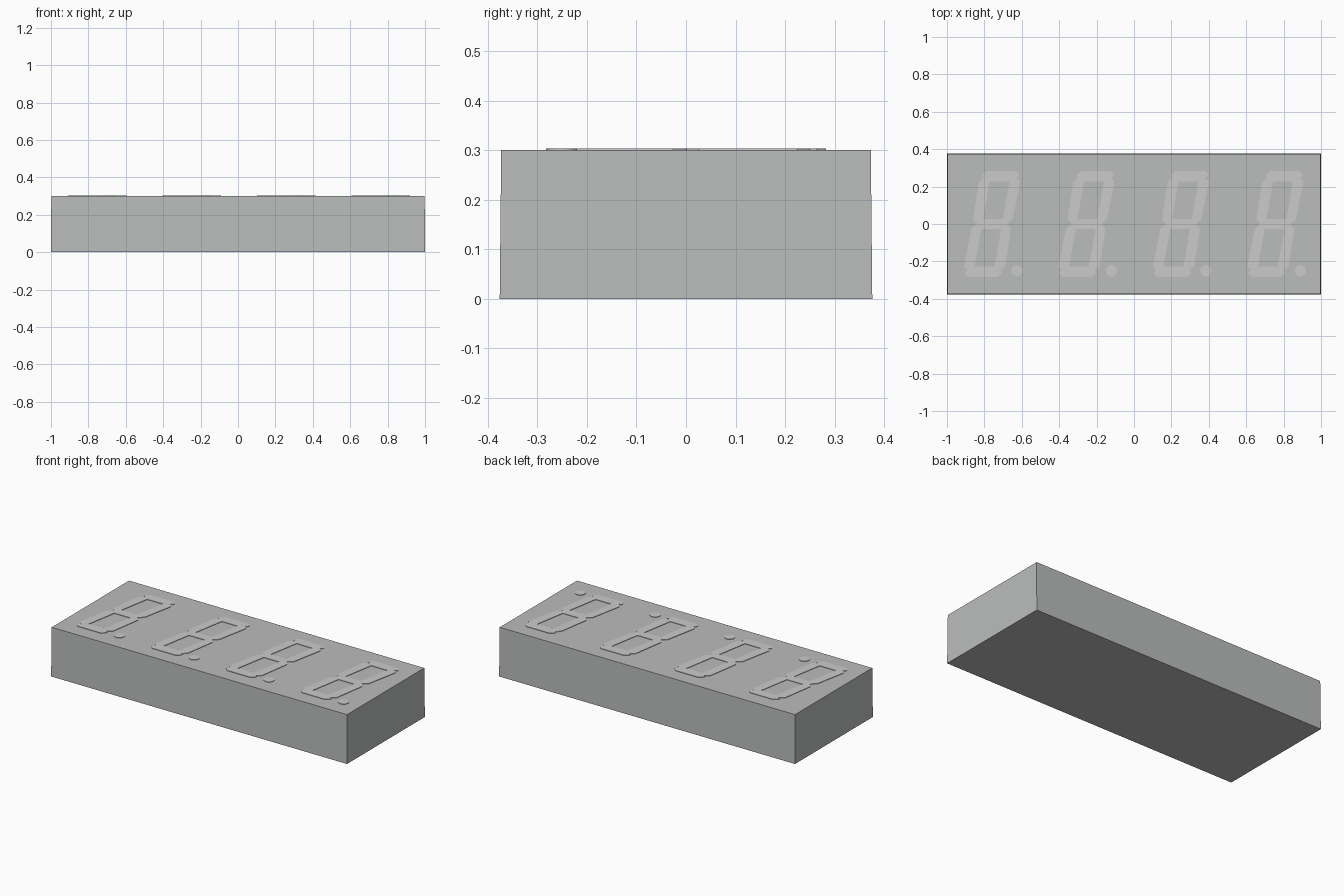
import bpy, bmesh, math

if "Cube" in bpy.data.objects:
    bpy.data.objects.remove(bpy.data.objects["Cube"])

SLANT = math.tan(math.radians(10))
TOP, RAISE = 0.30, 0.303
PITCH, FIRST = 0.505, -0.759


def material(name, color):
    mat = bpy.data.materials.new(name)
    mat.diffuse_color = (*color, 1)
    mat.use_nodes = True
    mat.node_tree.nodes["Principled BSDF"].inputs["Base Color"].default_value = mat.diffuse_color
    return mat


dark = material("housing_plastic", (0.5, 0.505, 0.505))
lit = material("segment_plastic", (0.82, 0.81, 0.79))


def new_object(name, bm, mat):
    bmesh.ops.recalc_face_normals(bm, faces=bm.faces)
    mesh = bpy.data.meshes.new(name)
    bm.to_mesh(mesh)
    bm.free()
    mesh.materials.append(mat)
    obj = bpy.data.objects.new(name, mesh)
    bpy.context.collection.objects.link(obj)
    return obj


def add_prism(bm, points):
    # raised plate sitting on the display face
    face = bm.faces.new([bm.verts.new((x, y, TOP)) for x, y in points])
    out = bmesh.ops.extrude_face_region(bm, geom=[face], use_keep_orig=True)
    for v in out["geom"]:
        if isinstance(v, bmesh.types.BMVert):
            v.co.z = RAISE


# housing: box with a slight draft towards the face
bm = bmesh.new()
bmesh.ops.create_cube(bm, size=1)
for v in bm.verts:
    up = v.co.z > 0
    v.co.x = math.copysign(0.998 if up else 1.0, v.co.x)
    v.co.y = math.copysign(0.373 if up else 0.376, v.co.y)
    v.co.z = TOP if up else 0
new_object("housing", bm, dark)

# unslanted segment outlines; the others are mirrored from these
BAR = [(-0.078, 0.283), (0.078, 0.283), (0.1, 0.263), (0.096, 0.25),
       (0.082, 0.25), (0.054, 0.226), (-0.054, 0.226), (-0.082, 0.25),
       (-0.096, 0.25), (-0.1, 0.263)]
SIDE = [(0.082, 0.252), (0.11, 0.225), (0.106, 0.026), (0.08, 0),
        (0.053, 0.024), (0.053, 0.227)]
MIDDLE = [(-0.083, 0), (-0.054, 0.027), (0.054, 0.027), (0.083, 0),
          (0.054, -0.027), (-0.054, -0.027)]
outlines = [MIDDLE]
for sy in (1, -1):
    outlines.append([(x, y * sy) for x, y in BAR])
    for sx in (1, -1):
        outlines.append([(x * sx, y * sy) for x, y in SIDE])

for i in range(4):
    cx = FIRST + PITCH * i
    # seven slanted segments
    bm = bmesh.new()
    for pts in outlines:
        add_prism(bm, [(cx + x + SLANT * y, y) for x, y in pts])
    new_object(f"digit_segments_{i + 1}", bm, lit)
    # decimal point
    bm = bmesh.new()
    ring = [math.tau * k / 32 for k in range(32)]
    add_prism(bm, [(cx + 0.133 + 0.03 * math.cos(a), -0.25 + 0.03 * math.sin(a))
                   for a in ring])
    new_object(f"decimal_point_{i + 1}", bm, lit)
